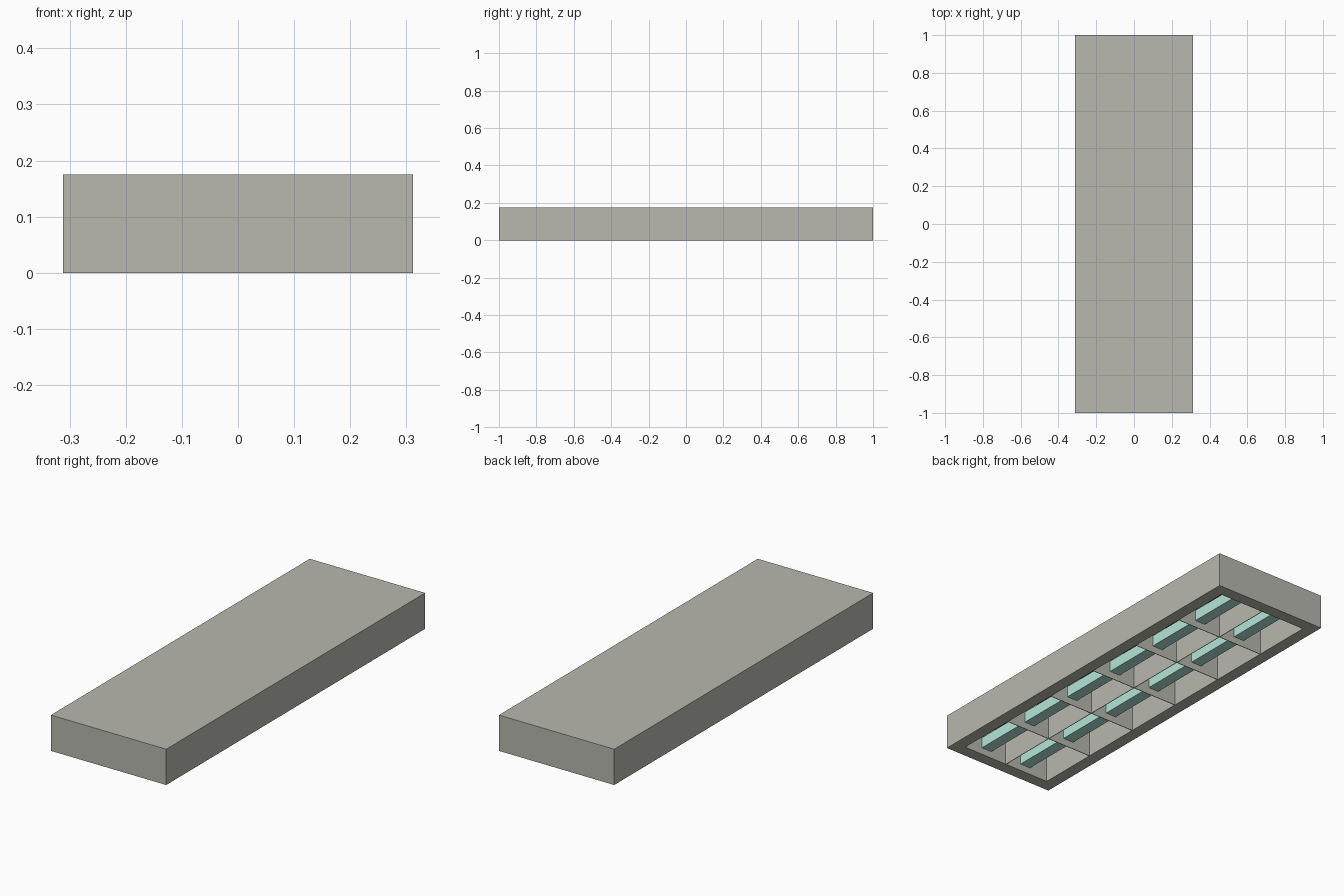
import bpy
import bmesh
from mathutils import Matrix, Vector

default = bpy.data.objects.get("Cube")
if default:
    bpy.data.objects.remove(default, do_unlink=True)

HALF_X, HALF_Y, HEIGHT = 0.312, 1.0, 0.175
RIM, CEILING = 0.0615, 0.16
IN_X, IN_Y = HALF_X - RIM, HALF_Y - RIM
CELLS = 6
PLATE = 0.003


def material(name, rgb):
    mat = bpy.data.materials.new(name)
    mat.use_nodes = True
    mat.diffuse_color = (*rgb, 1)
    mat.node_tree.nodes["Principled BSDF"].inputs["Base Color"].default_value = (*rgb, 1)
    return mat


grey = material("warm grey metal", (0.48, 0.48, 0.43))
mint = material("pale mint tube", (0.46, 0.79, 0.69))
black = material("black backing", (0.025, 0.025, 0.025))


def box_mesh(low, high):
    low, high = Vector(low), Vector(high)
    bm = bmesh.new()
    place = Matrix.Translation((low + high) / 2) @ Matrix.Diagonal((*(high - low), 1))
    bmesh.ops.create_cube(bm, size=1, matrix=place)
    return bm


def finish(bm, name, *mats):
    mesh = bpy.data.meshes.new(name)
    bm.normal_update()
    bm.to_mesh(mesh)
    bm.free()
    for mat in mats:
        mesh.materials.append(mat)
    obj = bpy.data.objects.new(name, mesh)
    bpy.context.collection.objects.link(obj)
    return obj


# Housing: a block with a deep tray sunk into its underside
bm = box_mesh((-HALF_X, -HALF_Y, 0), (HALF_X, HALF_Y, HEIGHT))
bm.normal_update()
bottom = min(bm.faces, key=lambda f: f.calc_center_median().z)
bmesh.ops.inset_region(bm, faces=[bottom], thickness=RIM, use_even_offset=True)
tray = bmesh.ops.extrude_face_region(bm, geom=[bottom])["geom"]
bmesh.ops.translate(bm, vec=(0, 0, CEILING),
                    verts=[g for g in tray if isinstance(g, bmesh.types.BMVert)])
if bottom.is_valid:
    bmesh.ops.delete(bm, geom=[bottom], context='FACES_ONLY')
bmesh.ops.recalc_face_normals(bm, faces=bm.faces)
# Tray backing is the dark face that lies at the ceiling height
for face in bm.faces:
    if all(abs(v.co.z - CEILING) < 0.001 for v in face.verts):
        face.material_index = 1
finish(bm, "housing", grey, black)

# Louvre grid: one long centre plate and evenly spaced cross plates
finish(box_mesh((-PLATE / 2, -IN_Y, 0), (PLATE / 2, IN_Y, CEILING)),
       "centre_louvre", grey)
for i in range(1, CELLS):
    y = -IN_Y + 2 * IN_Y * i / CELLS
    finish(box_mesh((-IN_X, y - PLATE / 2, 0), (IN_X, y + PLATE / 2, CEILING)),
           f"cross_louvre_{i}", grey)

# Square light tubes running the whole length of each bay
TUBE_X, TUBE_HALF = 0.119, 0.029
for side, name in ((1, "left_tube"), (-1, "right_tube")):
    x = side * TUBE_X
    finish(box_mesh((x - TUBE_HALF, -IN_Y, 0.035), (x + TUBE_HALF, IN_Y, 0.09)),
           name, mint)
